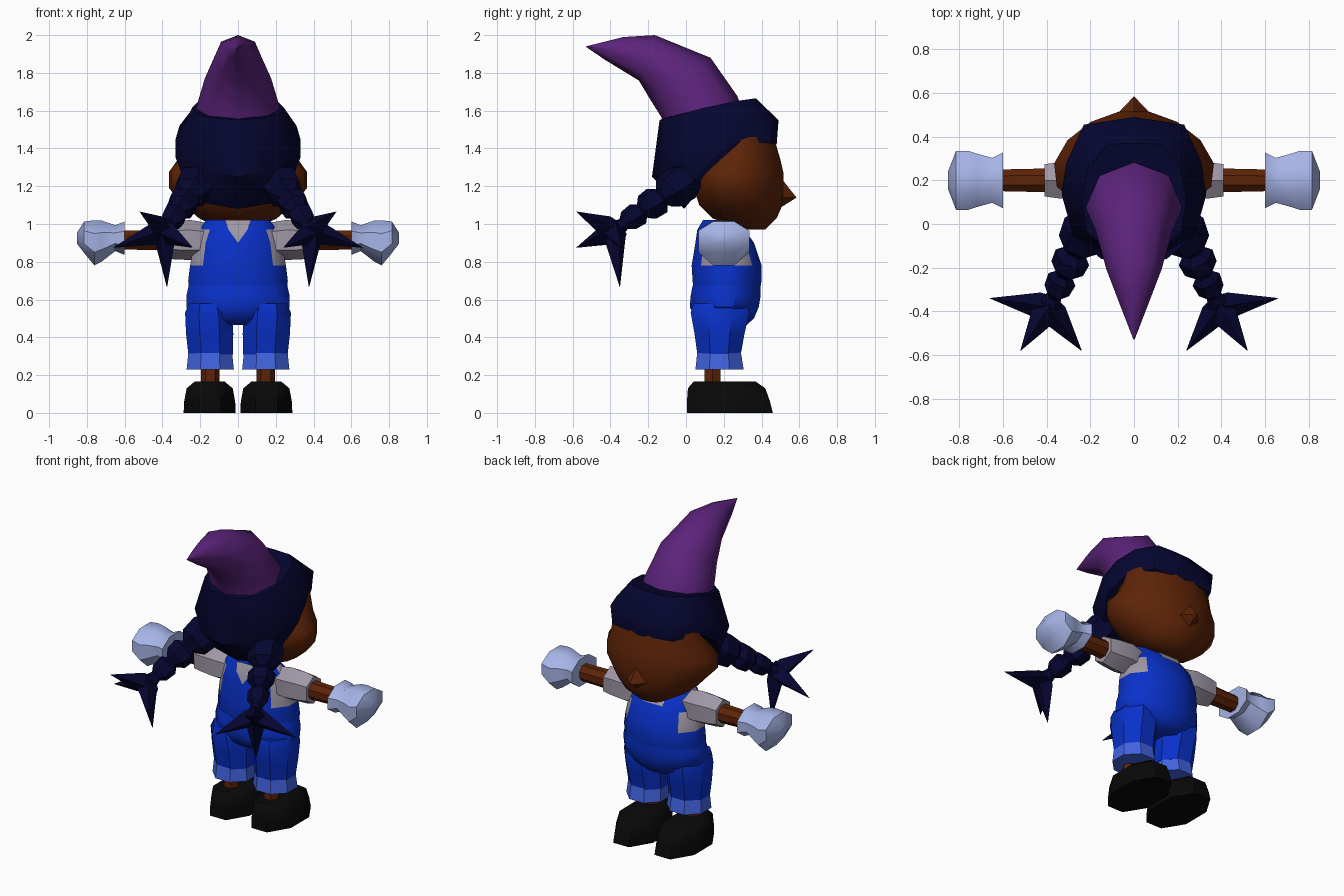
import bpy, bmesh, math
from mathutils import Vector

if "Cube" in bpy.data.objects:
    bpy.data.objects.remove(bpy.data.objects["Cube"])


def colour(name, r, g, b):
    m = bpy.data.materials.new(name)
    m.diffuse_color = (*[(c / 255) ** 2.2 for c in (r, g, b)], 1)
    m.use_nodes = True
    m.node_tree.nodes["Principled BSDF"].inputs["Base Color"].default_value = m.diffuse_color
    return m


SKIN = colour("brown_skin", 94, 40, 16)
HAIR = colour("navy_hair", 14, 14, 52)
HAT = colour("purple_felt", 92, 40, 122)
BLUE = colour("blue_denim", 17, 52, 200)
CUFF = colour("light_blue_cuff", 68, 100, 225)
SHIRT = colour("grey_shirt", 158, 150, 164)
GLOVE = colour("pale_blue_glove", 166, 180, 232)
SHOE = colour("black_leather", 17, 17, 17)


def make(name, verts, faces, mats, mirror=False, angle=40):
    me = bpy.data.meshes.new(name)
    me.from_pydata([tuple(v) for v in verts], [], faces)
    bm = bmesh.new()
    bm.from_mesh(me)
    bmesh.ops.remove_doubles(bm, verts=bm.verts, dist=1e-5)
    bmesh.ops.recalc_face_normals(bm, faces=bm.faces)
    bm.to_mesh(me)
    bm.free()
    for m in mats:
        me.materials.append(m)
    ob = bpy.data.objects.new(name, me)
    bpy.context.collection.objects.link(ob)
    bpy.ops.object.select_all(action='DESELECT')
    ob.select_set(True)
    bpy.context.view_layer.objects.active = ob
    bpy.ops.object.shade_smooth_by_angle(angle=math.radians(angle))
    if mirror:
        ob.modifiers.new("other_side", 'MIRROR')
    return ob


def loft(name, rings, mats, **kw):
    """Skin a list of equal-sized closed rings and cap both ends."""
    n = len(rings[0])
    verts = [v for r in rings for v in r]
    faces = [(k * n + i, k * n + (i + 1) % n, (k + 1) * n + (i + 1) % n, (k + 1) * n + i)
             for k in range(len(rings) - 1) for i in range(n)]
    last = (len(rings) - 1) * n
    faces += [tuple(range(n))[::-1], tuple(range(last, last + n))]
    return make(name, verts, faces, mats, **kw)


def flat_ring(z, y0, y1, rx, cx=0, n=12, skew=0):
    """Horizontal ring between y0 and y1; skew widens its rear half."""
    out = []
    for i in range(n):
        a = 2 * math.pi * (i + .5) / n
        k = 1 / math.cos(math.pi / n)
        s, c = math.sin(a), math.cos(a)
        out.append(Vector((cx + rx * s * (1 - skew * c) * (k if n < 10 else 1.03),
                           (y0 + y1) / 2 + (y1 - y0) / 2 * c * k, z)))
    return out


def side_ring(x, cy, cz, ry, rz, n=8):
    return [Vector((x, cy + ry * math.cos(2 * math.pi * (i + .5) / n) * 1.06,
                    cz + rz * math.sin(2 * math.pi * (i + .5) / n) * 1.06)) for i in range(n)]


def path_ring(p, d, r, n=6):
    u = d.cross(Vector((0, 0, 1))).normalized()
    w = d.cross(u).normalized()
    return [p + r * (u * math.cos(2 * math.pi * i / n) + w * math.sin(2 * math.pi * i / n))
            for i in range(n)]


def half_ring(points):
    """Complete a half outline, front centre to back centre, by reflection."""
    return ([Vector(p) for p in points]
            + [Vector((-x, y, z)) for x, y, z in points[-2:0:-1]])


# Head, with wide cheeks towards the back
loft("head", [flat_ring(z, a, b, r, n=14, skew=s) for z, a, b, r, s in (
    (.972, .30, .42, .09, 0), (1.03, .14, .48, .20, .05), (1.10, .07, .51, .28, .1),
    (1.19, .04, .515, .355, .17), (1.275, .04, .515, .355, .17),
    (1.34, .06, .50, .31, .05), (1.46, .12, .465, .285, 0))], [SKIN], angle=60)

# Nose
make("nose", [(-.09, .49, 1.14), (.09, .49, 1.14), (0, .49, 1.26), (0, .49, 1.08), (0, .585, 1.14)],
     [(0, 4, 2), (4, 1, 2), (0, 3, 4), (3, 1, 4), (0, 2, 1, 3)], [SKIN], angle=30)

# Hair cap, lower edge is the hairline
loft("hair", [half_ring(r) for r in (
    ((0, .48, 1.42), (.22, .45, 1.43), (.30, .28, 1.43), (.33, .15, 1.35),
     (.28, .05, 1.22), (.18, .01, 1.11), (0, -.01, 1.08)),
    ((0, .49, 1.55), (.23, .455, 1.55), (.31, .28, 1.52), (.33, .13, 1.45),
     (.28, -.05, 1.36), (.15, -.16, 1.28), (0, -.18, 1.25)),
    ((0, .37, 1.665), (.12, .365, 1.665), (.21, .26, 1.65), (.24, .12, 1.62),
     (.22, -.03, 1.58), (.12, -.12, 1.56), (0, -.14, 1.55)))], [HAIR], angle=50)

# Bent pointed hat: top edge, lower edge and half width of each ring
hat = []
for (ya, za), (yb, zb), w in (((.29, 1.63), (-.12, 1.52), .205), ((.27, 1.68), (-.13, 1.565), .20),
                              ((.13, 1.88), (-.19, 1.66), .16), ((-.165, 2.0), (-.25, 1.76), .115),
                              ((-.33, 1.99), (-.43, 1.87), .055), ((-.53, 1.94), (-.53, 1.938), .002)):
    hat.append([Vector((w * math.sin(a) * 1.1, (ya + yb) / 2 + (ya - yb) / 2 * math.cos(a),
                        (za + zb) / 2 + (za - zb) / 2 * math.cos(a)))
                for a in [2 * math.pi * i / 8 for i in range(8)]])
loft("pointed_hat", hat, [HAT], angle=50)

# Braids: beads along a line
start, end = Vector((.19, .04, 1.26)), Vector((.39, -.38, .965))
loft("braid", [path_ring(start.lerp(end, t), (end - start).normalized(), r) for t, r in (
    (0, .07), (.14, .11), (.32, .10), (.40, .05), (.46, .085), (.58, .08),
    (.65, .042), (.70, .068), (.82, .062), (.88, .035), (1, .055))], [HAIR], mirror=True, angle=25)

# Spiky braid ends
for i, tip in enumerate(((.66, -.34, .875), (.52, -.58, 1.065), (.376, -.35, .667), (.24, -.58, .875))):
    tip = Vector(tip)
    d = (tip - end).normalized()
    loft(f"braid_spike_{i + 1}", [path_ring(end - d * .03, d, .05, 4), path_ring(end + d * .05, d, .06, 4),
                                  path_ring(tip, d, .001, 4)], [HAIR], mirror=True, angle=25)

# Upper overalls with shirt showing at the armholes
torso = loft("overalls_top", [flat_ring(*r) for r in (
    (.64, .04, .39, .26), (.70, .035, .40, .265), (.78, .03, .40, .255),
    (.90, .05, .36, .235), (.97, .06, .31, .205), (1.02, .09, .27, .17))], [BLUE, SHIRT])
for p in torso.data.polygons:
    if abs(p.normal.x) > .7 and p.center.z > .77:
        p.material_index = 1

# Neckline openings at the back and front
make("back_neckline", [(-.07, .083, 1.021), (.07, .083, 1.021), (.05, .056, .97), (0, .045, .90), (-.05, .056, .97)],
     [(0, 1, 2, 4), (4, 2, 3)], [SHIRT])
make("front_neckline", [(-.075, .275, 1.022), (.075, .275, 1.022), (.075, .315, .972),
                        (.07, .347, .925), (-.07, .347, .925), (-.075, .315, .972)],
     [(0, 1, 2, 5), (5, 2, 3, 4)], [SHIRT])

# Baggy seat of the overalls
loft("overalls_seat", [flat_ring(*r) for r in (
    (.465, .10, .32, .13), (.50, .05, .36, .21), (.56, .02, .385, .275),
    (.62, .025, .395, .275), (.675, .035, .395, .262))], [BLUE])

# Legs, cuffs, ankles and shoes
loft("trouser_leg", [flat_ring(z, a, b, r, cx, 8) for z, a, b, r, cx in (
    (.31, .06, .29, .118, .145), (.42, .045, .31, .125, .15),
    (.53, .025, .335, .125, .155), (.58, .04, .32, .10, .16))], [BLUE], mirror=True)
loft("trouser_cuff", [flat_ring(z, a, b, r, .147, 8) for z, a, b, r in (
    (.23, .05, .305, .125), (.325, .06, .29, .115))], [CUFF], mirror=True)
loft("ankle", [flat_ring(z, .097, .182, .042, .147, 6) for z in (.1, .26)], [SKIN], mirror=True)
loft("shoe", [flat_ring(z, a, b, r, .15, 8) for z, a, b, r in (
    (0, .005, .46, .138), (.06, .005, .445, .135), (.13, .01, .42, .122),
    (.165, .04, .37, .08))], [SHOE], mirror=True, angle=45)

# Sleeves, arms and gloves
loft("sleeve", [side_ring(x, .20, z, r, s, 6) for x, z, r, s in (
    (.16, .91, .08, .09), (.25, .915, .10, .10), (.36, .915, .088, .095), (.41, .915, .08, .085))],
     [SHIRT], mirror=True, angle=30)
loft("forearm", [side_ring(x, .20, .915, r, r) for x, r in ((.38, .056), (.64, .05))],
     [SKIN], mirror=True)
loft("glove", [side_ring(x, .20, z, r, s) for x, z, r, s in (
    (.60, .925, .13, .09), (.65, .925, .105, .07), (.72, .91, .125, .11),
    (.76, .90, .138, .122), (.815, .93, .138, .085), (.852, .925, .04, .03))],
     [GLOVE], mirror=True, angle=45)
